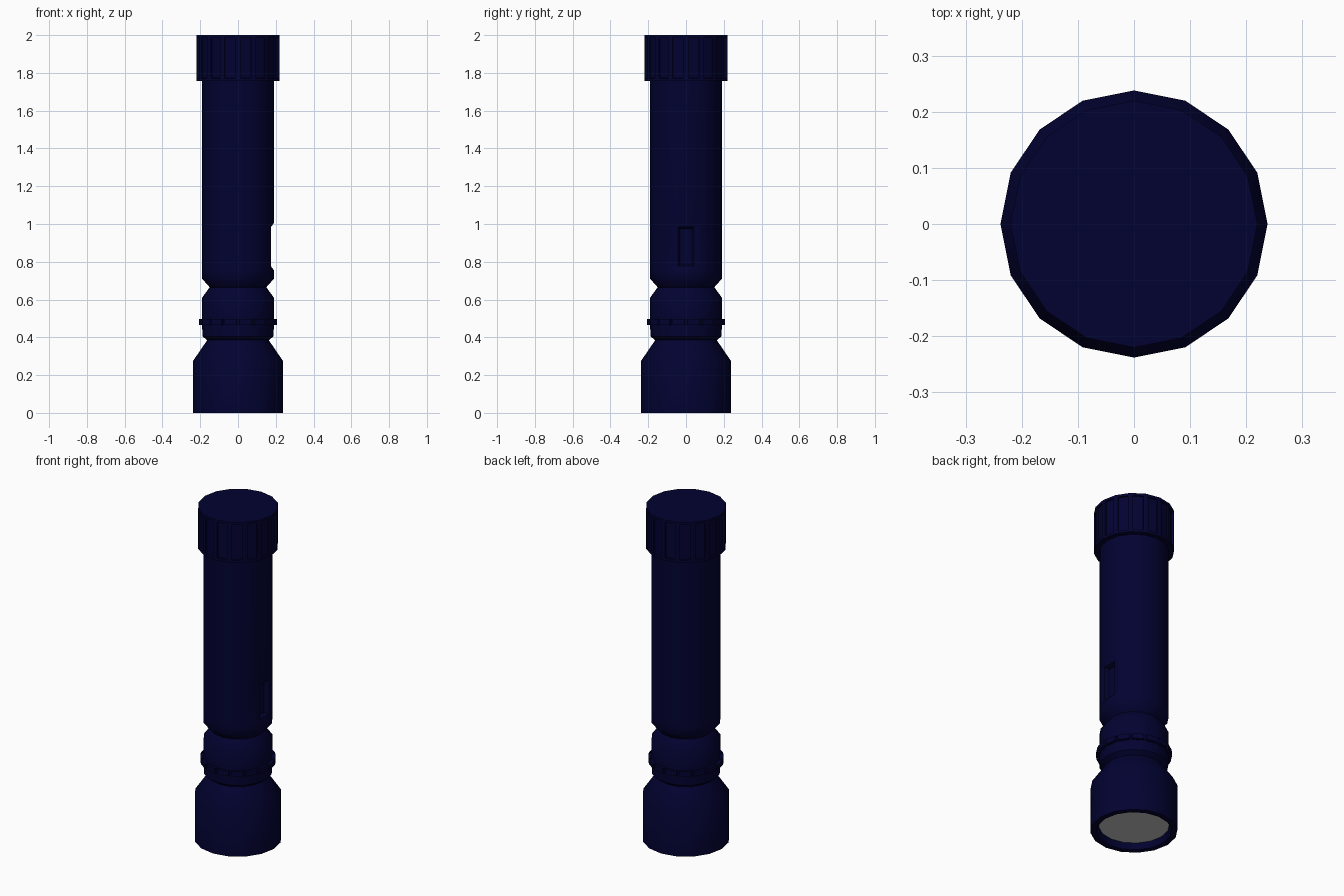
import bpy, bmesh, math

if "Cube" in bpy.data.objects:
    bpy.data.objects.remove(bpy.data.objects["Cube"])

SIDES = 16


def material(name, rgb):
    m = bpy.data.materials.new(name)
    m.diffuse_color = (*rgb, 1)
    m.use_nodes = True
    m.node_tree.nodes["Principled BSDF"].inputs["Base Color"].default_value = m.diffuse_color
    return m


NAVY = material("navy_casing", (0.0006, 0.0006, 0.031))
GREY = material("grey_lens", (0.54, 0.54, 0.54))


def lathe(profile, close_start=False, close_end=False):
    """Spin (radius, z) points, listed so the outside runs upward."""
    bm = bmesh.new()
    rings = []
    for r, z in profile:
        rings.append([bm.verts.new((r * math.cos(i * math.tau / SIDES),
                                    r * math.sin(i * math.tau / SIDES), z))
                      for i in range(SIDES)])
    bands = []
    for a, b in zip(rings, rings[1:]):
        bands.append([bm.faces.new((a[i], a[(i + 1) % SIDES], b[(i + 1) % SIDES], b[i]))
                      for i in range(SIDES)])
    if close_start:
        bm.faces.new(rings[0][::-1])
    if close_end:
        bm.faces.new(rings[-1])
    return bm, rings, bands


def finish(bm, name, mat, angle=46):
    bm.normal_update()
    mesh = bpy.data.meshes.new(name)
    bm.to_mesh(mesh)
    bm.free()
    mesh.materials.append(mat)
    ob = bpy.data.objects.new(name, mesh)
    bpy.context.collection.objects.link(ob)
    bpy.ops.object.select_all(action="DESELECT")
    ob.select_set(True)
    bpy.context.view_layer.objects.active = ob
    bpy.ops.object.shade_smooth_by_angle(angle=math.radians(angle))
    return ob


# Flared head with a hollow rim around the lens
bm, _, _ = lathe([(0.193, 0.035), (0.205, 0.0), (0.238, 0.0), (0.238, 0.275),
                  (0.163, 0.385)])
finish(bm, "lamp_head", NAVY)

# Lens disc
bm, _, _ = lathe([(0.193, 0.035), (0.193, 0.045)], close_start=True)
finish(bm, "lens", GREY)

# Collar with one raised grip tooth per side
bm, _, bands = lathe([(0.163, 0.385), (0.188, 0.405), (0.19, 0.462), (0.19, 0.50),
                      (0.19, 0.61), (0.15, 0.665)])
bm.normal_update()
bmesh.ops.inset_individual(bm, faces=bands[2], thickness=0.006, depth=0)
bm.normal_update()
for f in bands[2]:
    n = f.normal.copy()
    low = [bm.verts.new(v.co) for v in f.verts]
    tips = list(f.verts)
    low_face = [v.co.copy() for v in tips]
    top = [bm.verts.new(c + n * 0.018) for c in low_face]
    bm.faces.new(top)
    for i in range(4):
        j = (i + 1) % 4
        bm.faces.new((low[i], low[j], top[j], top[i]))
finish(bm, "grip_collar", NAVY)

# Handle barrel with a flat for the switch on the right side
bm, rings, bands = lathe([(0.15, 0.665), (0.19, 0.71), (0.19, 0.755), (0.19, 0.775),
                          (0.19, 0.985), (0.19, 1.005), (0.19, 1.765)])
flat_x = 0.19 * math.cos(math.tau / SIDES)
for ring in rings[3:5]:
    ring[0].co.x = flat_x
bmesh.ops.delete(bm, geom=[bands[3][0], bands[3][-1]], context="FACES_ONLY")


def rectangle(x, y, z0, z1):
    return [bm.verts.new((x, sy * y, z)) for sy, z in
            ((-1, z0), (1, z0), (1, z1), (-1, z1))]


# Switch recess sunk into the flat
outer = rectangle(flat_x, 0.19 * math.sin(math.tau / SIDES), 0.775, 0.985)
mouth = rectangle(flat_x, 0.042, 0.777, 0.983)
floor = rectangle(flat_x - 0.025, 0.032, 0.787, 0.973)
for a, b in ((outer, mouth), (mouth, floor)):
    for i in range(4):
        j = (i + 1) % 4
        bm.faces.new((a[i], a[j], b[j], b[i]))
bm.faces.new(floor)
finish(bm, "barrel", NAVY)

# End cap with a recessed flute on every side
bm, _, bands = lathe([(0.17, 1.757), (0.22, 1.757), (0.22, 2.0)], close_end=True)
bm.normal_update()
bmesh.ops.inset_individual(bm, faces=bands[1], thickness=0.02, depth=0)
bm.normal_update()
bmesh.ops.inset_individual(bm, faces=bands[1], thickness=0.001, depth=-0.01)
finish(bm, "end_cap", NAVY, 30)
